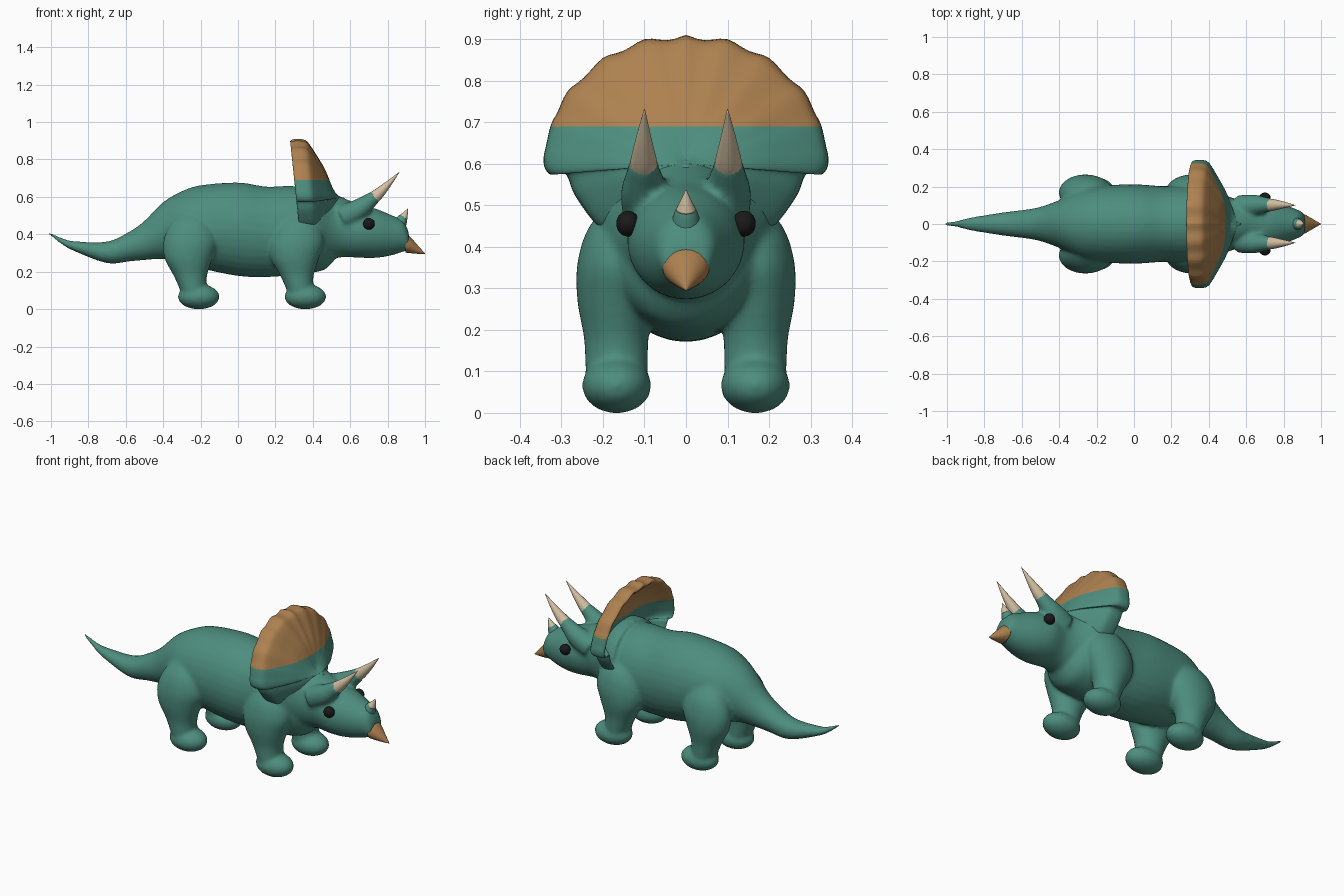
import bpy, bmesh, math
from mathutils import Vector

if "Cube" in bpy.data.objects:
    bpy.data.objects.remove(bpy.data.objects["Cube"])


def material(name, rgb):
    m = bpy.data.materials.new(name)
    m.diffuse_color = (*rgb, 1)
    m.use_nodes = True
    m.node_tree.nodes["Principled BSDF"].inputs["Base Color"].default_value = m.diffuse_color
    return m


GREEN = material("green skin", (0.075, 0.27, 0.21))
BROWN = material("brown", (0.42, 0.22, 0.08))
BONE = material("bone", (0.66, 0.53, 0.36))
BLACK = material("black", (0.01, 0.01, 0.01))


def spline(pts, n=4):
    """Catmull-Rom through tuples of numbers."""
    p = [pts[0]] + list(pts) + [pts[-1]]
    out = []
    for i in range(1, len(p) - 2):
        for k in range(n):
            t = k / n
            out.append(tuple(
                0.5 * (2 * b + (c - a) * t + (2 * a - 5 * b + 4 * c - d) * t * t
                       + (3 * b - a - 3 * c + d) * t ** 3)
                for a, b, c, d in zip(p[i - 1], p[i], p[i + 1], p[i + 2])))
    return out + [tuple(pts[-1])]


def skin(bm, loops):
    """Closed surface through equal loops of points."""
    vs = [[bm.verts.new(co) for co in loop] for loop in loops]
    n = len(vs[0])
    for a, b in zip(vs, vs[1:]):
        for i in range(n):
            bm.faces.new((a[i], a[(i + 1) % n], b[(i + 1) % n], b[i]))
    bm.faces.new(vs[0][::-1])
    bm.faces.new(vs[-1])


def along_x(bm, rings, n=32):
    """Rings: x, z, half width, half height."""
    ang = [2 * math.pi * i / n for i in range(n)]
    skin(bm, [[(x, w * math.cos(a), z + h * math.sin(a)) for a in ang]
              for x, z, w, h in spline(rings)])


def along_z(bm, rings, n=28):
    """Rings: z, x, y, radius x, radius y."""
    ang = [2 * math.pi * i / n for i in range(n)]
    skin(bm, [[(x + p * math.cos(a), y + q * math.sin(a), z) for a in ang]
              for z, x, y, p, q in spline(rings)])


def tube(bm, pts, n=16):
    """Round tapering tube through points: x, y, z, radius."""
    pts = spline(pts)
    loops = []
    for i, p in enumerate(pts):
        d = Vector(pts[min(i + 1, len(pts) - 1)][:3]) - Vector(pts[max(i - 1, 0)][:3])
        q = d.to_track_quat('Z', 'Y')
        loops.append([Vector(p[:3]) + q @ Vector((p[3] * math.cos(2 * math.pi * k / n),
                                                  p[3] * math.sin(2 * math.pi * k / n), 0))
                      for k in range(n)])
    skin(bm, loops)


def ball(bm, c, r):
    res = bmesh.ops.create_uvsphere(bm, u_segments=24, v_segments=16, radius=1)
    for v in res["verts"]:
        v.co = Vector(c) + Vector(v.co[i] * r[i] for i in range(3))


def finish(name, bm, *mats):
    bmesh.ops.recalc_face_normals(bm, faces=bm.faces)
    for f in bm.faces:
        f.smooth = True
    me = bpy.data.meshes.new(name)
    bm.to_mesh(me)
    bm.free()
    for m in mats:
        me.materials.append(m)
    ob = bpy.data.objects.new(name, me)
    bpy.context.collection.objects.link(ob)
    return ob


# Body: tail and trunk, head, legs and horn stumps fused into one skin
bm = bmesh.new()
along_x(bm, [(-1.015, .41, .008, .008), (-.94, .362, .02, .018), (-.87, .335, .036, .028),
             (-.7, .303, .062, .058), (-.58, .335, .077, .08), (-.5, .367, .092, .105),
             (-.4, .42, .128, .152), (-.3, .44, .178, .19), (-.2, .44, .203, .222),
             (0, .427, .212, .25), (.15, .413, .203, .242), (.3, .42, .203, .238),
             (.4, .41, .195, .215), (.47, .385, .155, .17), (.53, .37, .08, .09)])
along_x(bm, [(.34, .48, .21, .19), (.42, .47, .2, .2), (.5, .445, .15, .175),
             (.57, .435, .132, .157), (.66, .415, .142, .141), (.74, .405, .127, .131),
             (.82, .395, .098, .108), (.88, .39, .074, .084), (.905, .372, .06, .06),
             (.914, .36, .045, .04)])
for s in (1, -1):
    for dx in (0, .57):
        along_z(bm, [(.53, -.25 + dx, s * .12, .05, .04), (.45, -.25 + dx, s * .148, .115, .085),
                     (.36, -.255 + dx, s * .165, .145, .097), (.27, -.265 + dx, s * .17, .128, .092),
                     (.18, -.255 + dx, s * .168, .09, .078), (.1, -.24 + dx, s * .167, .07, .075),
                     (.04, -.235 + dx, s * .167, .06, .065)])
        ball(bm, (-.21 + dx, s * .167, .066), (.112, .084, .067))
    tube(bm, [(.56, s * .09, .49, .065), (.64, s * .1, .53, .058),
              (.7, s * .102, .575, .043), (.74, s * .102, .608, .033)])
body = finish("body", bm, GREEN)
rm = body.modifiers.new("fuse", 'REMESH')
rm.mode = 'VOXEL'
rm.voxel_size = .01
rm.use_smooth_shade = True
sm = body.modifiers.new("soften", 'SMOOTH')
sm.factor = .5
sm.iterations = 8

# Neck frill: scalloped outline swept over a dished section
half = spline([(0, .905), (.1, .895), (.2, .85), (.285, .77), (.325, .69), (.343, .61),
               (.328, .575), (.29, .575), (.265, .52), (.2, .44), (.1, .4), (0, .39)], 6)
half = [(y, z + (.005 * math.cos(i * math.pi / 3) if z > .62 else 0)) for i, (y, z) in enumerate(half)]
outline = half + [(-y, z) for y, z in half[-2:0:-1]]
section = spline([(.03, .40), (.5, .385), (.75, .345), (.9, .295), (.96, .28), (.992, .295),
                  (1, .325), (.98, .36), (.9, .385), (.7, .425), (.45, .47), (.03, .52)], 3)
bm = bmesh.new()
skin(bm, [[(x + .03 * (.9 - z) / .3, y * s, .6 + (z - .6) * s) for y, z in outline]
          for s, x in section])
bmesh.ops.bisect_plane(bm, geom=bm.verts[:] + bm.edges[:] + bm.faces[:],
                       plane_co=(0, 0, .69), plane_no=(0, 0, 1))
for f in bm.faces:
    f.material_index = int(f.calc_center_median().z > .69)
finish("neck_frill", bm, GREEN, BROWN)

# Brow horns and eyes
for s, side in ((1, "left"), (-1, "right")):
    bm = bmesh.new()
    tube(bm, [(.715, s * .102, .588, .034), (.745, s * .102, .612, .031),
              (.8, s * .102, .665, .018), (.862, s * .1, .732, .001)])
    finish(side + "_brow_horn", bm, BONE)
    bm = bmesh.new()
    ball(bm, (.7, s * .14, .456), (.031, .028, .031))
    finish(side + "_eye", bm, BLACK)

# Nose horn with its green foot
bm = bmesh.new()
tube(bm, [(.865, 0, .455, .036), (.878, 0, .48, .029), (.886, 0, .494, .022)])
finish("nose_horn_foot", bm, GREEN)
bm = bmesh.new()
tube(bm, [(.884, 0, .49, .024), (.895, 0, .51, .014), (.908, 0, .537, .001)])
finish("nose_horn", bm, BONE)

# Beak
bm = bmesh.new()
along_x(bm, [(.895, .352, .057, .05), (.915, .346, .05, .046), (.955, .322, .027, .026),
             (1, .296, .001, .001)])
finish("beak", bm, BROWN)
